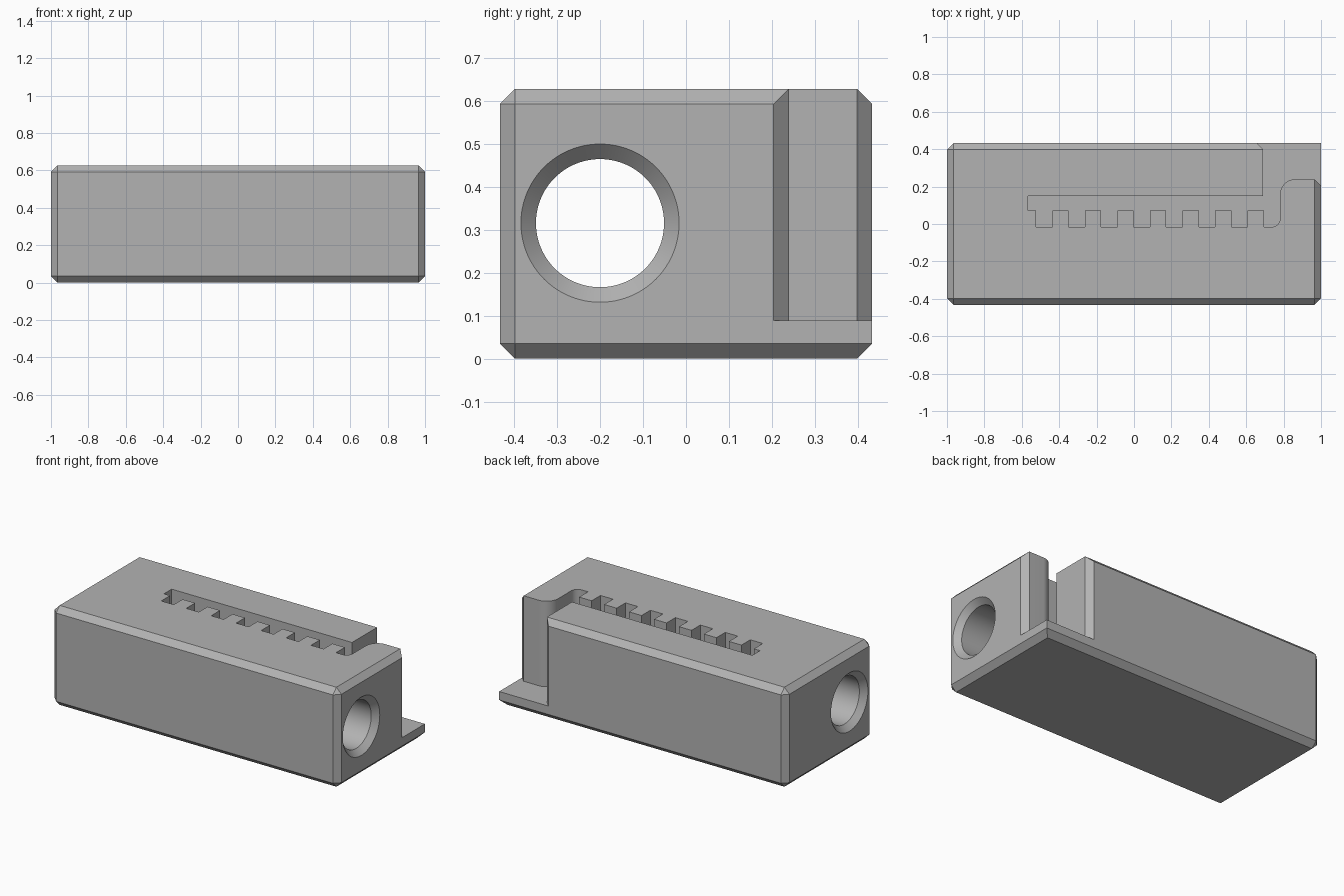
import bpy, bmesh, math

if "Cube" in bpy.data.objects:
    bpy.data.objects.remove(bpy.data.objects["Cube"])

W, D, H, C = 1.0, 0.433, 0.627, 0.035   # half length, half depth, height, chamfer
FLOOR = 0.088                           # pocket floor height
HOLE_Y, HOLE_Z, HOLE_R = -0.2, 0.315, 0.149


def make_object(name, bm):
    bmesh.ops.recalc_face_normals(bm, faces=bm.faces)
    mesh = bpy.data.meshes.new(name)
    bm.to_mesh(mesh)
    bm.free()
    ob = bpy.data.objects.new(name, mesh)
    bpy.context.collection.objects.link(ob)
    return ob


def arc(cx, cy, r, a0, a1, n=12):
    angles = [math.radians(a0 + (a1 - a0) * i / n) for i in range(n + 1)]
    return [(cx + r * math.cos(a), cy + r * math.sin(a)) for a in angles]


# Block with chamfered edges; the back right upright edge stays sharp
bm = bmesh.new()
bmesh.ops.create_cube(bm, size=1)
for v in bm.verts:
    v.co = (v.co.x * 2 * W, v.co.y * 2 * D, (v.co.z + 0.5) * H)
edges = [e for e in bm.edges
         if not all(v.co.x > 0 and v.co.y > 0 for v in e.verts)]
bmesh.ops.bevel(bm, geom=edges, offset=C, offset_type='OFFSET', segments=1,
                profile=0.5, affect='EDGES')
block = make_object("belt_clamp_block", bm)

# Belt pocket: toothed slot leading to an open back right corner
X0, TOP, TIP, ROOT, PITCH = -0.567, 0.149, 0.072, -0.016, 0.1741
outline = [(X0, TOP), (X0, TIP)]
for k in range(7):
    x = -0.524 + PITCH * k
    outline += [(x, TIP), (x, ROOT), (x + PITCH / 2, ROOT), (x + PITCH / 2, TIP)]
x = -0.524 + PITCH * 7
outline += [(x, TIP), (x, ROOT)]
outline += arc(0.736, ROOT + 0.045, 0.045, -90, 0)
outline += arc(0.861, 0.159, 0.08, 180, 90)
outline += [(W - C, 0.239), (W + 0.1, 0.239 - C - 0.1), (W + 0.1, D + 0.1),
            (0.691 - C - 0.1, D + 0.1), (0.691, D - C), (0.691, TOP)]
bm = bmesh.new()
face = bm.faces.new([bm.verts.new((px, py, FLOOR)) for px, py in outline])
ext = bmesh.ops.extrude_face_region(bm, geom=[face])
bmesh.ops.translate(bm, vec=(0, 0, H), verts=[
    g for g in ext["geom"] if isinstance(g, bmesh.types.BMVert)])
pocket = make_object("pocket_cutter", bm)

# Rod hole: lathed profile with a countersink at both ends
profile = [(-W - 0.1, HOLE_R + C + 0.1), (-W + C, HOLE_R),
           (W - C, HOLE_R), (W + 0.1, HOLE_R + C + 0.1)]
N = 96
bm = bmesh.new()
rings = [[bm.verts.new((px, HOLE_Y + r * math.cos(2 * math.pi * i / N),
                        HOLE_Z + r * math.sin(2 * math.pi * i / N)))
          for i in range(N)] for px, r in profile]
for a, b in zip(rings, rings[1:]):
    for i in range(N):
        j = (i + 1) % N
        bm.faces.new((a[i], a[j], b[j], b[i]))
bm.faces.new(rings[0])
bm.faces.new(rings[-1])
hole = make_object("rod_hole_cutter", bm)

# Cut the block
bpy.context.view_layer.objects.active = block
block.select_set(True)
for cutter in (pocket, hole):
    mod = block.modifiers.new(cutter.name, 'BOOLEAN')
    mod.operation, mod.solver, mod.object = 'DIFFERENCE', 'EXACT', cutter
    bpy.ops.object.modifier_apply(modifier=mod.name)
    bpy.data.objects.remove(cutter)
bpy.ops.object.shade_smooth_by_angle(angle=math.radians(25))

# Grey plastic
mat = bpy.data.materials.new("grey_plastic")
mat.diffuse_color = (0.45, 0.45, 0.45, 1)
mat.use_nodes = True
mat.node_tree.nodes["Principled BSDF"].inputs["Base Color"].default_value = mat.diffuse_color
block.data.materials.clear()
block.data.materials.append(mat)
